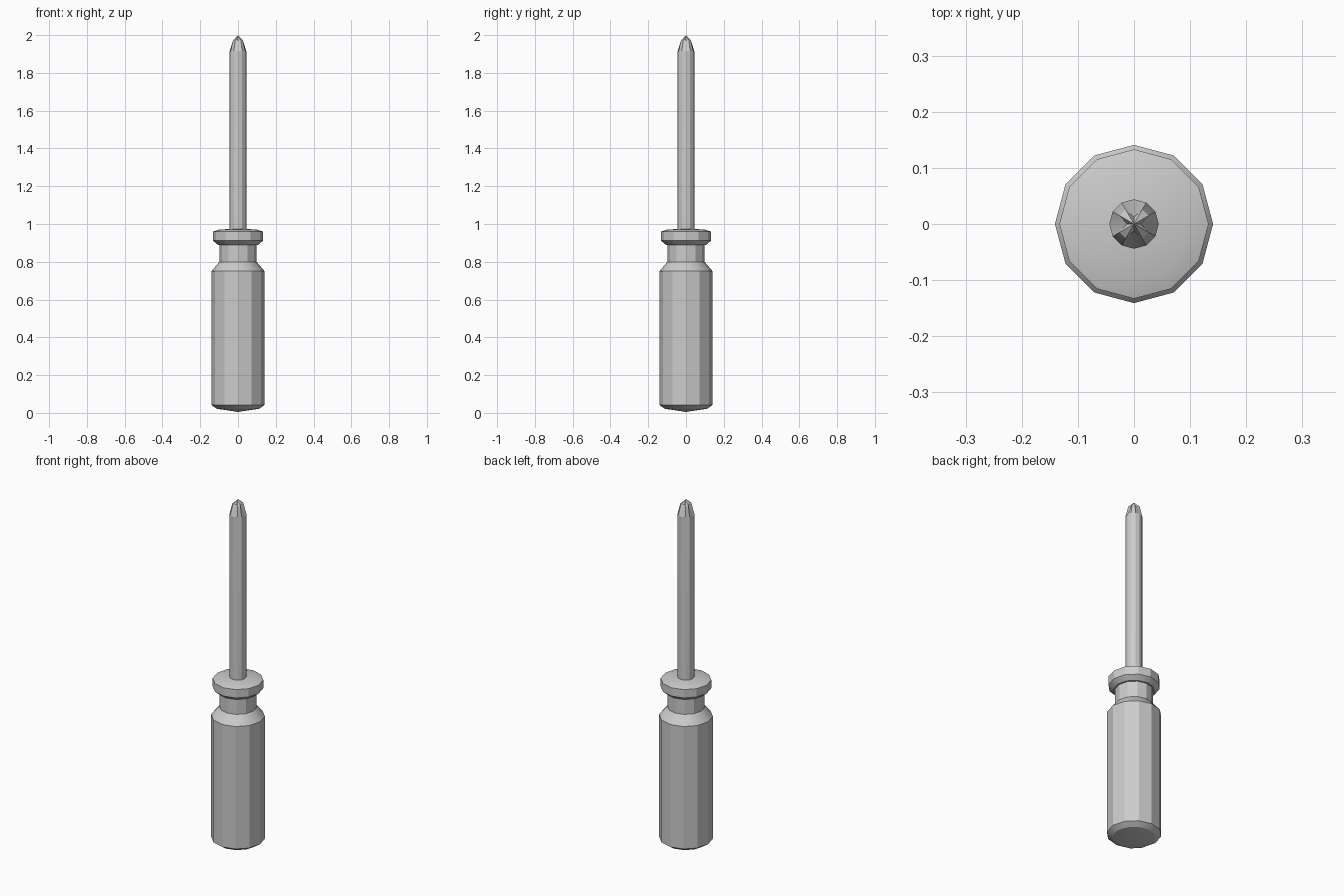
import bpy, bmesh, math

if "Cube" in bpy.data.objects:
    bpy.data.objects.remove(bpy.data.objects["Cube"])

SIDES = 12


def lathe(name, profile, smooth_deg, shape=lambda i, r, z: r):
    """Join 12-sided rings along z; a zero radius becomes a single pole."""
    bm = bmesh.new()
    rings = []
    for r, z in profile:
        if r == 0:
            rings.append([bm.verts.new((0, 0, z))])
            continue
        ring = []
        for i in range(SIDES):
            a = 2 * math.pi * i / SIDES
            q = shape(i, r, z)
            ring.append(bm.verts.new((q * math.cos(a), q * math.sin(a), z)))
        rings.append(ring)
    for lo, hi in zip(rings, rings[1:]):
        for i in range(SIDES):
            j = (i + 1) % SIDES
            if len(lo) == 1:
                bm.faces.new((lo[0], hi[j], hi[i]))
            elif len(hi) == 1:
                bm.faces.new((lo[i], lo[j], hi[0]))
            else:
                bm.faces.new((lo[i], lo[j], hi[j], hi[i]))
    bmesh.ops.recalc_face_normals(bm, faces=bm.faces[:])
    mesh = bpy.data.meshes.new(name)
    bm.to_mesh(mesh)
    bm.free()
    obj = bpy.data.objects.new(name, mesh)
    bpy.context.collection.objects.link(obj)
    bpy.ops.object.select_all(action='DESELECT')
    obj.select_set(True)
    bpy.context.view_layer.objects.active = obj
    bpy.ops.object.shade_smooth_by_angle(angle=math.radians(smooth_deg))
    return obj


# Handle: domed butt, grip, neck and collar
lathe("handle", [
    (0, 0.005), (0.112, 0.022), (0.141, 0.042), (0.141, 0.75),
    (0.098, 0.80), (0.098, 0.89), (0.107, 0.89), (0.133, 0.912),
    (0.133, 0.96), (0.10, 0.971), (0, 0.975)], 25)


# Shaft with a cross-head tip: every third vertex is pulled in as a flute
def flute(i, r, z):
    return r * 0.4 if z > 1.95 and i % 3 == 0 else r


lathe("shaft", [
    (0, 0.95), (0.044, 0.95), (0.044, 1.915), (0.030, 1.973), (0, 2.0)],
    25, flute)
